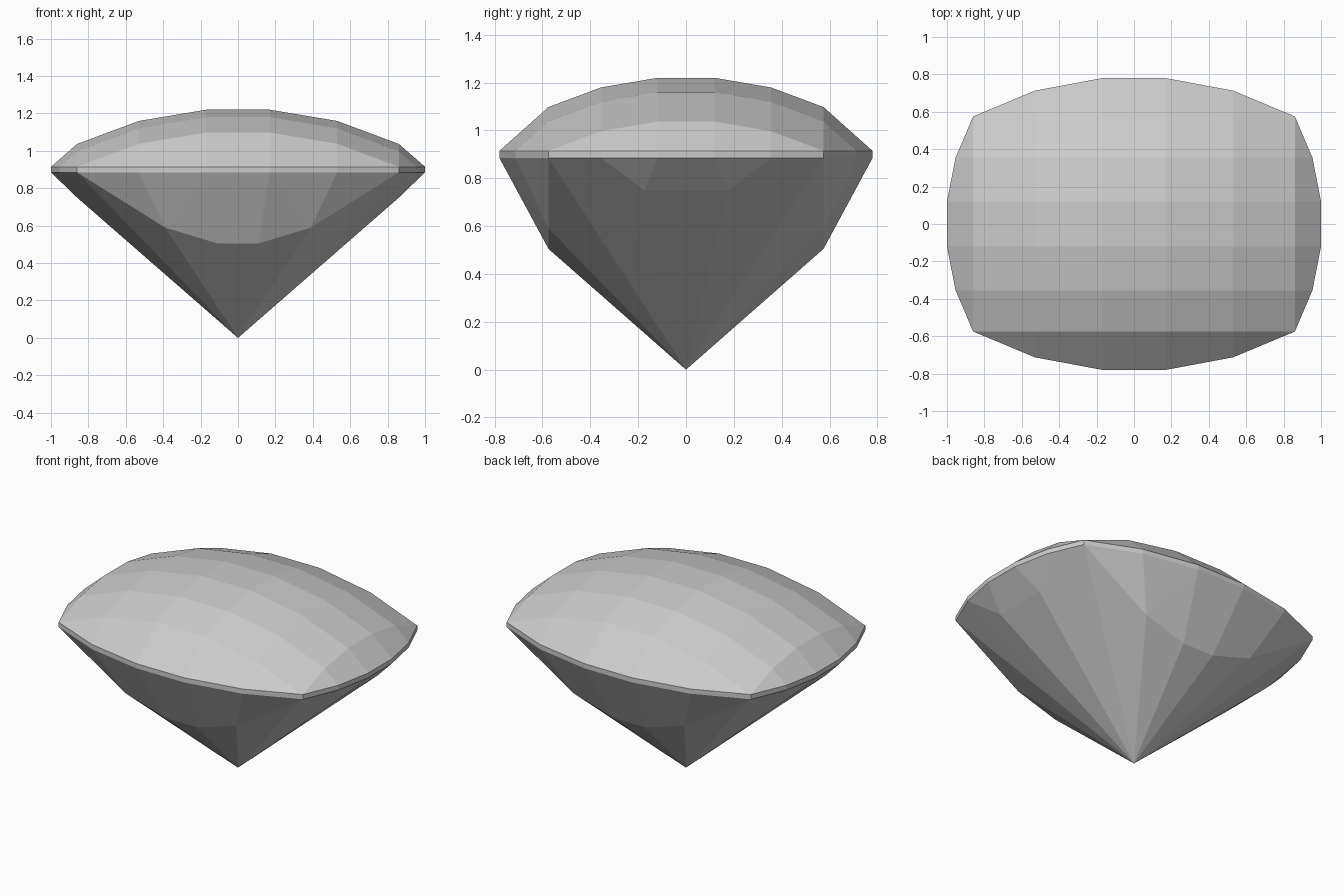
import bpy, bmesh, math

cube = bpy.data.objects.get("Cube")
if cube:
    bpy.data.objects.remove(cube, do_unlink=True)

GIRDLE_TOP, GIRDLE_BOTTOM, TOP = 0.915, 0.885, 1.22

grey = bpy.data.materials.new("light grey stone")
grey.use_nodes = True
colour = (0.6, 0.6, 0.6, 1)
grey.diffuse_color = colour
grey.node_tree.nodes["Principled BSDF"].inputs["Base Color"].default_value = colour


def finish(bm, name):
    bmesh.ops.recalc_face_normals(bm, faces=bm.faces)
    mesh = bpy.data.meshes.new(name)
    bm.to_mesh(mesh)
    bm.free()
    mesh.materials.append(grey)
    obj = bpy.data.objects.new(name, mesh)
    bpy.context.collection.objects.link(obj)
    return obj


def both_sides(half):
    return [(-p, d) for p, d in reversed(half)] + half


# Crown: one arched profile swept along another, trimmed flat at the girdle
across = both_sides([(0.17, 0), (0.53, 0.06), (0.86, 0.183), (1.0, 0.305)])
along = both_sides([(0.12, 0), (0.355, 0.04), (0.575, 0.122), (0.78, 0.305)])
bm = bmesh.new()
grid = [[bm.verts.new((x, y, TOP - dx - dy)) for x, dx in across] for y, dy in along]
for row, above in zip(grid, grid[1:]):
    for i in range(len(row) - 1):
        bm.faces.new((row[i], row[i + 1], above[i + 1], above[i]))
bmesh.ops.bisect_plane(bm, geom=bm.verts[:] + bm.edges[:] + bm.faces[:], dist=0.0005,
                       plane_co=(0, 0, GIRDLE_TOP), plane_no=(0, 0, 1), clear_inner=True)
bmesh.ops.remove_doubles(bm, verts=bm.verts, dist=0.002)
rim = [(v.co.x, v.co.y) for v in bm.verts if abs(v.co.z - GIRDLE_TOP) < 0.002]
rim.sort(key=lambda p: math.atan2(p[1], p[0]))
finish(bm, "crown")

# Girdle: thin upright band around the rim
bm = bmesh.new()
upper = [bm.verts.new((x, y, GIRDLE_TOP)) for x, y in rim]
lower = [bm.verts.new((x, y, GIRDLE_BOTTOM)) for x, y in rim]
for i in range(len(rim)):
    bm.faces.new((lower[i - 1], lower[i], upper[i], upper[i - 1]))
finish(bm, "girdle")

# Pavilion: convex facets from the rim down to the point
bm = bmesh.new()
for x, y in rim:
    bm.verts.new((x, y, GIRDLE_BOTTOM))
for x, y, z in [(0.11, 0.575, 0.505), (0.39, 0.575, 0.59), (0.86, 0.175, 0.75)]:
    for sx in (-1, 1):
        for sy in (-1, 1):
            bm.verts.new((sx * x, sy * y, z))
bm.verts.new((0, 0, 0))
bmesh.ops.convex_hull(bm, input=bm.verts)
lid = [f for f in bm.faces if all(v.co.z > GIRDLE_BOTTOM - 0.001 for v in f.verts)]
bmesh.ops.delete(bm, geom=lid, context="FACES")
bmesh.ops.dissolve_limit(bm, angle_limit=math.radians(0.5), verts=bm.verts, edges=bm.edges)
finish(bm, "pavilion")
